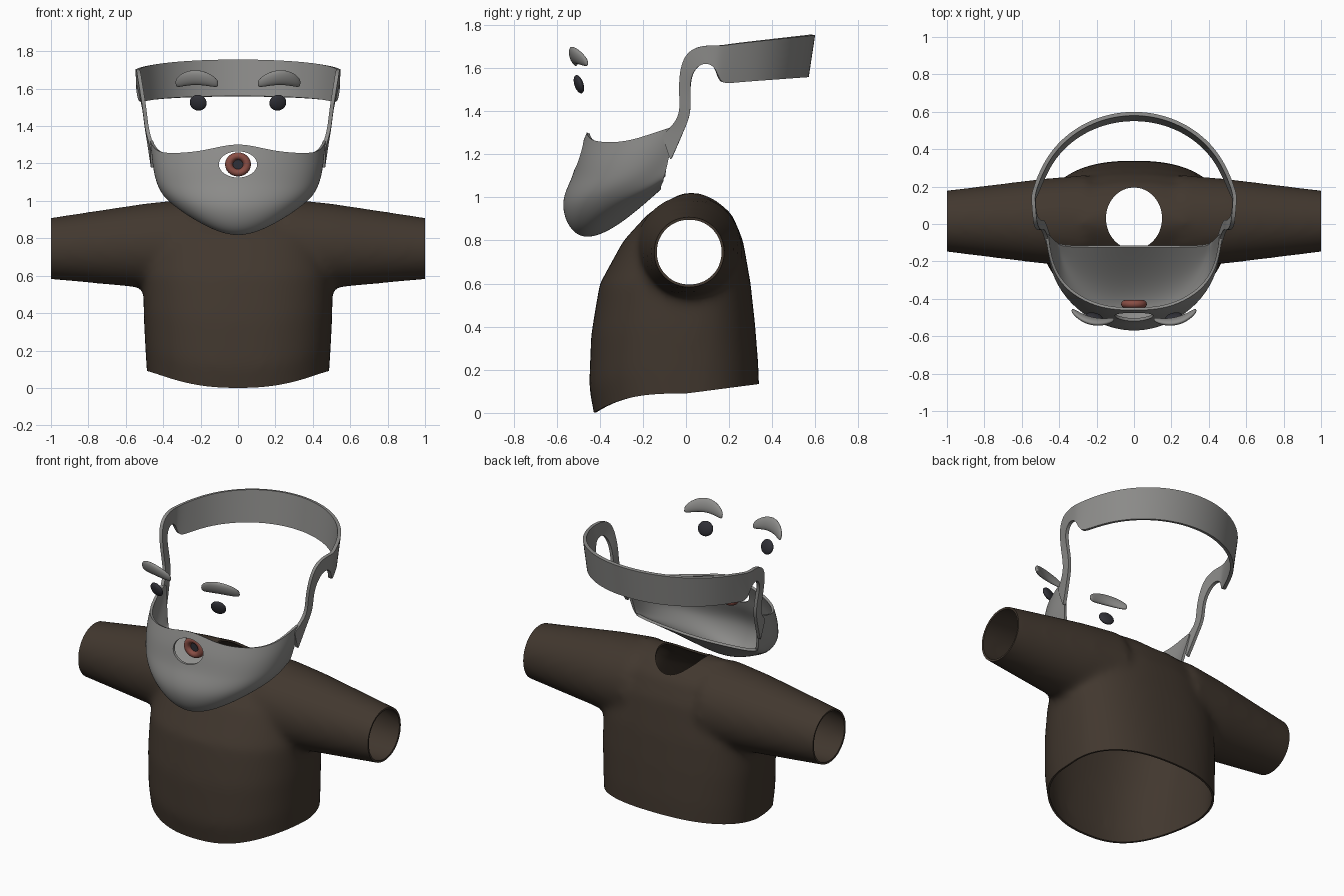
import bpy, bmesh
from math import sin, cos, pi, radians
from mathutils import Vector, Matrix

if "Cube" in bpy.data.objects:
    bpy.data.objects.remove(bpy.data.objects["Cube"], do_unlink=True)


def material(name, rgb):
    m = bpy.data.materials.new(name)
    m.use_nodes = True
    m.diffuse_color = (*rgb, 1)
    m.node_tree.nodes["Principled BSDF"].inputs["Base Color"].default_value = (*rgb, 1)
    return m


GREY = material("grey hair", (0.26, 0.258, 0.25))
BROWN = material("dark brown cloth", (0.054, 0.039, 0.028))
DARK = material("near black", (0.03, 0.03, 0.038))
RED = material("lip red", (0.25, 0.075, 0.058))


def add(name, bm, mat):
    mesh = bpy.data.meshes.new(name)
    bm.to_mesh(mesh)
    bm.free()
    mesh.materials.append(mat)
    obj = bpy.data.objects.new(name, mesh)
    bpy.context.collection.objects.link(obj)
    return obj


def modify(obj, kind, **settings):
    mod = obj.modifiers.new(kind.title(), kind)
    for key, value in settings.items():
        setattr(mod, key, value)


def bake(obj):
    """Replace the mesh by its modified result."""
    graph = bpy.context.evaluated_depsgraph_get()
    graph.update()
    mesh = bpy.data.meshes.new_from_object(obj.evaluated_get(graph))
    obj.modifiers.clear()
    obj.data = mesh


def smooth(obj, angle=40):
    bpy.ops.object.select_all(action="DESELECT")
    obj.select_set(True)
    bpy.context.view_layer.objects.active = obj
    bpy.ops.object.shade_smooth_by_angle(angle=radians(angle))


def loft(bm, rings, closed=False):
    """Skin rows of points; closed rows also get end caps."""
    rows = [[bm.verts.new(p) for p in ring] for ring in rings]
    n = len(rows[0])
    for a, b in zip(rows, rows[1:]):
        for i in range(n if closed else n - 1):
            j = (i + 1) % n
            bm.faces.new((a[i], a[j], b[j], b[i]))
    if closed:
        bm.faces.new(rows[0][::-1])
        bm.faces.new(rows[-1])


def power(v, p):
    return abs(v) ** p * (1 if v >= 0 else -1)


def cut_hole(obj, centre, radii, matrix):
    """Cut an elliptical hole along the local z of matrix."""
    bm = bmesh.new()
    bmesh.ops.create_cone(bm, cap_ends=True, segments=64, radius1=1, radius2=1, depth=1)
    bm.transform(Matrix.Translation(centre) @ matrix @ Matrix.Diagonal((*radii, 1)))
    cutter = add("hole_cutter", bm, obj.data.materials[0])
    cutter.hide_render = True
    modify(obj, "BOOLEAN", operation="DIFFERENCE", solver="EXACT", object=cutter)
    bake(obj)
    bpy.data.objects.remove(cutter, do_unlink=True)


# Shirt: torso rings (height, front, back, half width) and tapered sleeves
TORSO = [(-.15, -.40, .34, .48), (.05, -.42, .34, .485), (.2, -.45, .335, .495),
         (.4, -.44, .32, .505), (.6, -.40, .30, .505), (.8, -.29, .265, .46),
         (.92, -.18, .215, .4), (.99, -.08, .14, .34), (1.02, -.02, .07, .28)]
SIDES = 64
bm = bmesh.new()
rings = []
for z, front, back, width in TORSO:
    ring = []
    for i in range(SIDES):
        a = 2 * pi * i / SIDES
        depth = back if sin(a) > 0 else -front
        ring.append((width * power(cos(a), .83), depth * power(sin(a), .83), z))
    rings.append(ring)
loft(bm, rings, True)
for side in (-1, 1):
    rings = []
    for x, r, z in ((.25, .248, .765), (.5, .226, .76), (1.1, .153, .743)):
        angles = [2 * pi * i / SIDES for i in range(SIDES)]
        rings.append([(side * x, .015 + r * cos(a), z + r * sin(a)) for a in angles])
    loft(bm, rings, True)
bmesh.ops.recalc_face_normals(bm, faces=bm.faces)
shirt = add("shirt", bm, BROWN)
modify(shirt, "REMESH", mode="VOXEL", voxel_size=.02)
modify(shirt, "SMOOTH", factor=.5, iterations=18)
bake(shirt)

# Open the cuffs and the hem, then dip the hem at the front
bm = bmesh.new()
bm.from_mesh(shirt.data)
HEM = .09
for point, normal in (((1, 0, 0), (1, 0, 0)), ((-1, 0, 0), (-1, 0, 0)), ((0, 0, HEM), (0, 0, -1))):
    bmesh.ops.bisect_plane(bm, geom=bm.verts[:] + bm.edges[:] + bm.faces[:],
                           plane_co=point, plane_no=normal, clear_outer=True)
for v in bm.verts:
    y = v.co.y
    drop = .13 * y if y > 0 else -.085 * (y / -.42) ** 3
    v.co.z += drop * max(0, 1 - (v.co.z - HEM) / .5)
bm.to_mesh(shirt.data)
bm.free()
shirt.data.materials.clear()
shirt.data.materials.append(BROWN)
modify(shirt, "SOLIDIFY", thickness=.012, offset=-1)
bake(shirt)
cut_hole(shirt, (0, .03, 1), (.15, .165, .6), Matrix.Identity(4))
smooth(shirt)

# Beard: half of a chin bowl, each row runs from the rim down and under the jaw
BEARD = [
    [(0, -.455, 1.315), (0, -.505, 1.2), (0, -.525, 1.09), (0, -.61, .97),
     (0, -.52, .755), (0, -.33, .84), (0, -.12, 1.04)],
    [(.17, -.45, 1.265), (.19, -.48, 1.18), (.2, -.5, 1.08), (.22, -.54, .97),
     (.19, -.48, .86), (.2, -.32, .9), (.2, -.12, 1.05)],
    [(.34, -.37, 1.25), (.36, -.39, 1.17), (.37, -.4, 1.09), (.365, -.4, 1.02),
     (.34, -.34, .97), (.34, -.24, .99), (.34, -.12, 1.06)],
    [(.44, -.24, 1.26), (.45, -.24, 1.2), (.45, -.23, 1.14), (.44, -.22, 1.09),
     (.42, -.19, 1.05), (.41, -.15, 1.05), (.40, -.11, 1.08)]]
edge_top, edge_low = Vector((.468, -.05, 1.34)), Vector((.42, -.1, 1.09))
BEARD.append([edge_top.lerp(edge_low, i / 6) for i in range(7)])
bm = bmesh.new()
loft(bm, BEARD)
beard = add("beard", bm, GREY)
modify(beard, "MIRROR", use_clip=True)
modify(beard, "SUBSURF", levels=4)
modify(beard, "SOLIDIFY", thickness=.015, offset=0)
bake(beard)
cut_hole(beard, (0, -.5, 1.195), (.102, .07, .36), Matrix.Rotation(pi / 2, 4, "X"))
smooth(beard)

# Sideburns curl over the ears (outer and inner edge), then run into the back band
STRIP = [((.46, -.11, 1.29), (.455, -.07, 1.17)), ((.475, -.055, 1.34), (.475, -.01, 1.31)),
         ((.49, -.025, 1.4), (.49, .025, 1.39)), ((.50, -.035, 1.5), (.50, .018, 1.49)),
         ((.52, -.025, 1.62), (.52, .025, 1.57)), ((.53, .015, 1.685), (.53, .06, 1.615)),
         ((.535, .08, 1.705), (.535, .1, 1.625)), ((.54, .14, 1.705), (.535, .14, 1.6)),
         ((.535, .17, 1.705), (.525, .155, 1.525))]
for deg in range(15, 91, 15):
    c, s = cos(radians(deg)), sin(radians(deg))
    STRIP.append(((.535 * c, .1 + .495 * s, 1.7 + .055 * s),
                  (.515 * c, .1 + .465 * s, 1.525 + .035 * s)))
bm = bmesh.new()
loft(bm, [[Vector(a), Vector(a).lerp(Vector(b), .05), Vector(a).lerp(Vector(b), .95), Vector(b)]
          for a, b in STRIP])
band = add("hair_band", bm, GREY)
modify(band, "MIRROR", use_clip=True)
modify(band, "SUBSURF", levels=3)
modify(band, "SOLIDIFY", thickness=.02, offset=0)
bake(band)
smooth(band)

# Eyes and arched eyebrows
for side, label in ((1, "left"), (-1, "right")):
    tilt = Matrix.Rotation(side * radians(13), 4, "Z") @ Matrix.Rotation(radians(18), 4, "X")
    bm = bmesh.new()
    bmesh.ops.create_uvsphere(bm, u_segments=32, v_segments=20, radius=1)
    bm.transform(Matrix.Translation((side * .213, -.497, 1.525)) @ tilt
                 @ Matrix.Diagonal((.046, .019, .044, 1)))
    smooth(add(label + "_eye", bm, DARK), 60)

    bm = bmesh.new()
    bmesh.ops.create_uvsphere(bm, u_segments=40, v_segments=24, radius=1,
                              matrix=Matrix.Rotation(pi / 2, 4, "Y"))
    for v in bm.verts:
        x, y, z = v.co
        fat = max(0, 1 - x * x) ** -.2 if abs(x) < .999 else 1
        v.co = (.116 * x, .018 * y * fat + .022 * x * x,
                .041 * z * fat + .018 - .04 * x * x)
    bm.transform(Matrix.Translation((side * .226, -.513, 1.642)) @ tilt)
    smooth(add(label + "_eyebrow", bm, GREY), 60)

# Mouth: a round lip ring around a dark centre
bm = bmesh.new()
rings = []
for i in range(49):
    a = 2 * pi * i / 48
    ring = []
    for j in range(17):
        b = 2 * pi * j / 16
        r = .048 + .021 * cos(b)
        ring.append((r * cos(a), -.428 + .021 * sin(b), 1.195 + .93 * r * sin(a)))
    rings.append(ring)
loft(bm, rings)
bmesh.ops.remove_doubles(bm, verts=bm.verts, dist=.0001)
bmesh.ops.recalc_face_normals(bm, faces=bm.faces)
smooth(add("lips", bm, RED), 60)
bm = bmesh.new()
bmesh.ops.create_cone(bm, cap_ends=True, segments=32, radius1=.035, radius2=.035, depth=.008)
bm.transform(Matrix.Translation((0, -.424, 1.195)) @ Matrix.Rotation(pi / 2, 4, "X"))
smooth(add("mouth_inside", bm, DARK))
